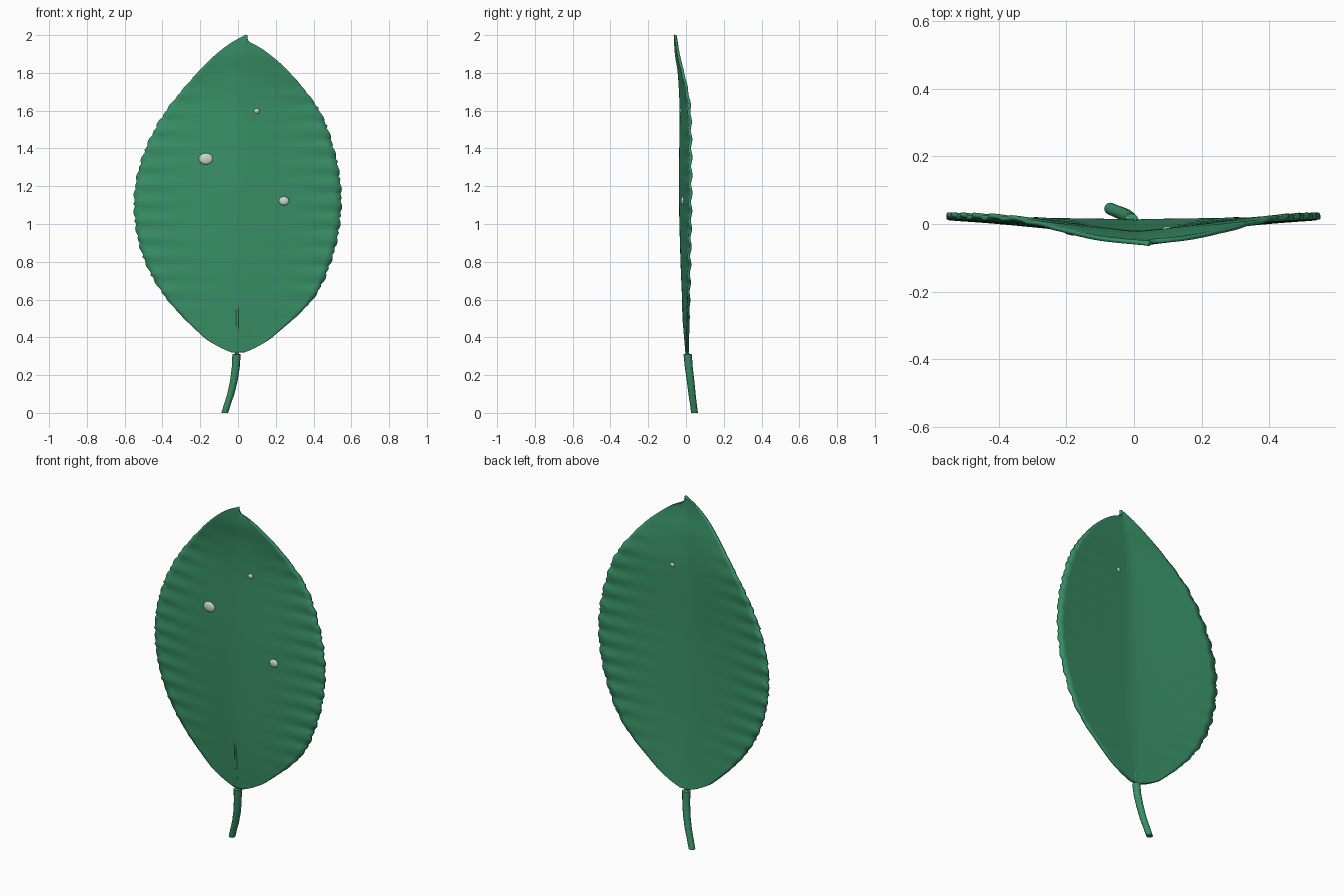
import bpy, bmesh, math

if "Cube" in bpy.data.objects:
    bpy.data.objects.remove(bpy.data.objects["Cube"])

def material(name, rgb):
    m = bpy.data.materials.new(name)
    m.diffuse_color = (*rgb, 1)
    m.use_nodes = True
    m.node_tree.nodes["Principled BSDF"].inputs["Base Color"].default_value = m.diffuse_color
    return m

LEAF = material("leaf green", (0.04, 0.28, 0.135))
DROP = material("pale dew", (0.58, 0.67, 0.62))

def interp(pts, t):
    """Smooth curve through (t, value) points."""
    n = len(pts)
    i = 0
    while i < n - 2 and t > pts[i + 1][0]:
        i += 1
    def slope(k):
        a, b = pts[max(k - 1, 0)], pts[min(k + 1, n - 1)]
        return (b[1] - a[1]) / (b[0] - a[0])
    (t0, v0), (t1, v1) = pts[i], pts[i + 1]
    h = t1 - t0
    s = min(max((t - t0) / h, 0), 1)
    return ((2*s**3 - 3*s**2 + 1) * v0 + (s**3 - 2*s**2 + s) * h * slope(i)
            + (3*s**2 - 2*s**3) * v1 + (s**3 - s**2) * h * slope(i + 1))

def finish(name, bm, mat):
    bmesh.ops.recalc_face_normals(bm, faces=bm.faces)
    me = bpy.data.meshes.new(name)
    bm.to_mesh(me)
    bm.free()
    ob = bpy.data.objects.new(name, me)
    bpy.context.collection.objects.link(ob)
    me.materials.append(mat)
    bpy.context.view_layer.objects.active = ob
    bpy.ops.object.select_all(action='DESELECT')
    ob.select_set(True)
    bpy.ops.object.shade_smooth_by_angle(angle=math.radians(40))
    return ob

# Leaf outline: edge x on both sides, midrib drift and bend, all along z
LEFT = [(.32, -.03), (.345, -.09), (.4, -.18), (.6, -.37), (.8, -.485), (1.0, -.537),
        (1.2, -.537), (1.4, -.482), (1.6, -.375), (1.8, -.215), (1.9, -.115), (1.96, -.035), (2.0, .04)]
RIGHT = [(.32, .03), (.345, .09), (.4, .18), (.6, .39), (.8, .485), (1.0, .532), (1.2, .537),
         (1.4, .5), (1.6, .425), (1.8, .275), (1.9, .165), (1.94, .105), (1.965, .055), (2.0, .047)]
MID_X = [(.32, 0), (1.2, 0), (1.7, .015), (2.0, .043)]
MID_Y = [(.32, .005), (.5, -.008), (.8, -.022), (1.2, -.031), (1.6, -.027),
         (1.8, -.037), (1.9, -.052), (2.0, -.058)]
EDGE_Y = [(.32, .008), (.5, .012), (.8, .018), (1.2, .024), (1.6, .019),
          (1.7, .006), (1.8, -.016), (1.9, -.04), (2.0, -.056)]

def blade_y(z, v):
    k = (math.hypot(v, .06) - .06) / (math.hypot(1, .06) - .06)
    return interp(MID_Y, z) + (interp(EDGE_Y, z) - interp(MID_Y, z)) * k

# Blade: ridged grid with scalloped margin
bm = bmesh.new()
ROWS, HALF = 150, 14
grid = []
for r in range(ROWS + 1):
    t = r / ROWS
    z = .32 + 1.68 * (.7 * t + .3 * (1 - math.cos(math.pi * t)) / 2)
    fade = max(0, min(1, (z - .42) / .3, (1.85 - z) / .3))
    mx = interp(MID_X, z)
    row = []
    for c in range(-HALF, HALF + 1):
        v = c / HALF
        a = abs(v)
        edge = interp(LEFT if v < 0 else RIGHT, z)
        tooth = abs(math.sin(math.pi * (z + (.03 if v < 0 else 0)) / .095)) - .5
        x = mx + (edge - mx) * a
        x += math.copysign(.022 * tooth * fade * a ** 8, v)
        y = blade_y(z, v) + .004 * fade * a ** 3 * math.sin(2 * math.pi * z / .095)
        row.append(bm.verts.new((x, y, z)))
    grid.append(row)
for r in range(ROWS):
    for c in range(2 * HALF):
        bm.faces.new((grid[r][c], grid[r][c + 1], grid[r + 1][c + 1], grid[r + 1][c]))
blade = finish("leaf_blade", bm, LEAF)
solid = blade.modifiers.new("thickness", 'SOLIDIFY')
solid.thickness = .014
solid.offset = 0

# Stem: curved tapering tube, with a thin vein running up inside the blade
bm = bmesh.new()
PATH = [(-.07, .045, 0, .018), (-.058, .04, .04, .018), (-.038, .032, .1, .019),
        (-.022, .024, .17, .02), (-.012, .015, .24, .021), (-.008, .009, .31, .022),
        (-.006, .006, .314, .009), (-.004, -.011, .5, .008), (-.002, -.022, .8, .004)]
SIDES = 12
rings = []
for x, y, z, rad in PATH:
    rings.append([bm.verts.new((x + rad * math.cos(2 * math.pi * i / SIDES),
                                y + rad * math.sin(2 * math.pi * i / SIDES), z))
                  for i in range(SIDES)])
for a, b in zip(rings, rings[1:]):
    for i in range(SIDES):
        j = (i + 1) % SIDES
        bm.faces.new((a[i], a[j], b[j], b[i]))
bm.faces.new(rings[0])
bm.faces.new(rings[-1])
finish("stem", bm, LEAF)

# Dew drops: flattened spheres set into the front of the blade
for n, (x, z, rx, rz, dy, ry) in enumerate([(-.17, 1.345, .038, .03, -.008, .013),
                                            (.243, 1.122, .027, .023, -.008, .011),
                                            (.098, 1.598, .017, .016, -.001, .013)]):
    bm = bmesh.new()
    bmesh.ops.create_uvsphere(bm, u_segments=20, v_segments=12, radius=1)
    mx = interp(MID_X, z)
    v = (x - mx) / abs(interp(LEFT if x < 0 else RIGHT, z) - mx)
    for p in bm.verts:
        p.co = (x + p.co.x * rx, blade_y(z, v) + dy + p.co.y * ry, z + p.co.z * rz)
    finish(f"dew_drop_{n + 1}", bm, DROP)
